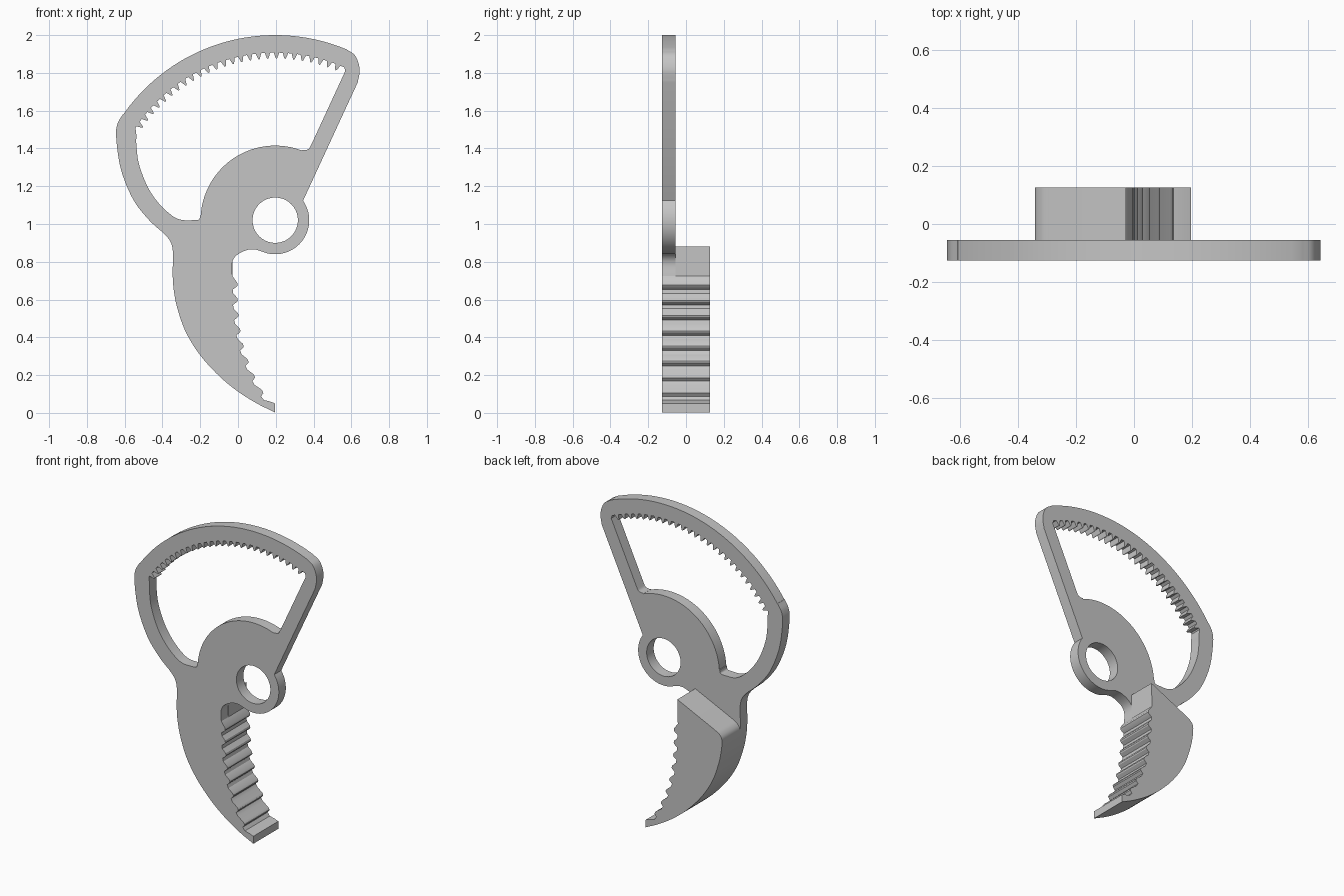
import bpy, bmesh
from math import sin, cos, radians
from mathutils import Vector, Matrix

default = bpy.data.objects.get("Cube")
if default:
    bpy.data.objects.remove(default, do_unlink=True)

PIVOT = Vector((0.197, 1.02))
FRONT, STEP, BACK = -0.126, -0.055, 0.126

grey = bpy.data.materials.new("plain light grey")
grey.use_nodes = True
colour = (0.56, 0.56, 0.56, 1)
grey.diffuse_color = colour
grey.node_tree.nodes["Principled BSDF"].inputs["Base Color"].default_value = colour


def arc(radius, start, end, steps=48, centre=PIVOT):
    """Points along an arc, angles in degrees."""
    angles = [radians(start + (end - start) * i / steps) for i in range(steps + 1)]
    return [centre + radius * Vector((cos(a), sin(a))) for a in angles]


def smooth(points, steps=6):
    """Catmull-Rom curve through the points."""
    p = [Vector(q) for q in points]
    p = [2 * p[0] - p[1]] + p + [2 * p[-1] - p[-2]]
    out = []
    for a, b, c, d in zip(p, p[1:], p[2:], p[3:]):
        for i in range(steps):
            t = i / steps
            out.append(0.5 * (2 * b + (c - a) * t + (2 * a - 5 * b + 4 * c - d) * t * t
                              + (3 * b - a - 3 * c + d) * t ** 3))
    return out + [p[-2]]


def slab(name, loops, y0, y1):
    """Fill closed x-z loops (inner ones are holes) and extrude from y0 to y1."""
    curve = bpy.data.curves.new(name, 'CURVE')
    curve.dimensions, curve.fill_mode = '2D', 'BOTH'
    curve.extrude = (y1 - y0) / 2
    for loop in loops:
        pts = [Vector(p) for p in loop]
        pts = [p for i, p in enumerate(pts) if (p - pts[i - 1]).length > 0.001]
        spline = curve.splines.new('POLY')
        spline.points.add(len(pts) - 1)
        for target, p in zip(spline.points, pts):
            target.co = (p.x, p.y, 0, 1)
        spline.use_cyclic_u = True
    helper = bpy.data.objects.new(name + "_outline", curve)
    bpy.context.collection.objects.link(helper)
    graph = bpy.context.evaluated_depsgraph_get()
    mesh = bpy.data.meshes.new_from_object(helper.evaluated_get(graph))
    bpy.data.objects.remove(helper, do_unlink=True)
    mesh.transform(Matrix.Translation((0, (y0 + y1) / 2, 0)) @ Matrix.Rotation(radians(90), 4, 'X'))
    bm = bmesh.new()
    bm.from_mesh(mesh)
    bmesh.ops.remove_doubles(bm, verts=bm.verts, dist=0.0002)
    bmesh.ops.recalc_face_normals(bm, faces=bm.faces)
    bm.to_mesh(mesh)
    bm.free()
    mesh.shade_smooth()
    mesh.set_sharp_from_angle(angle=radians(28))
    mesh.materials.clear()
    mesh.materials.append(grey)
    obj = bpy.data.objects.new(name, mesh)
    bpy.context.collection.objects.link(obj)
    return obj


# Gripping teeth, listed from the tip of the jaw upwards
def tooth_line(z):
    return 0.58 * max(0.67 - z, 0) ** 2.5 - 0.002


grip = [(0.197, 0.002), (0.197, 0.05), (0.17, 0.06)]
for i in range(8):
    tip = 0.108 + 0.0807 * i
    # root, lower flank, flat tip, upper flank
    for rise, depth in ((-0.04, 0.024), (-0.02, 0.026), (-0.004, 0.004), (0.004, 0), (0.016, 0.002)):
        z = tip + rise
        grip.append((tooth_line(z) - depth, z))
grip += [(-0.03, 0.725)]

# Curved outer back of the jaw, top to tip
jaw_back = smooth([(-0.347, 0.74), (-0.34, 0.65), (-0.32, 0.55), (-0.275, 0.425),
                   (-0.2, 0.305), (-0.1, 0.195), (0.0, 0.113), (0.1, 0.05), (0.197, 0.002)])

# Plate outline: top arc, rounded corner, straight arm, boss, jaw, frame side
throat = smooth([(-0.03, 0.725), (-0.032, 0.79), (-0.012, 0.83), (0.035, 0.858),
                 (0.085, 0.866), (0.142, 0.849)])
frame_side = smooth([(-0.61, 1.58), (-0.638, 1.53), (-0.645, 1.46), (-0.62, 1.29), (-0.555, 1.13),
                     (-0.47, 1.02), (-0.39, 0.947), (-0.355, 0.9), (-0.344, 0.84), (-0.347, 0.74)])
corner = smooth([(0.574, 1.925), (0.621, 1.89), (0.644, 1.82), (0.634, 1.75)])
outline = (frame_side + jaw_back + grip + throat + arc(0.18, -108, 35)
           + corner[::-1] + arc(0.98, 67.4, 145.2))

# Window with the toothed rack along its upper edge
rack = []
teeth, first, last = 26, 146.5, 66.5
pitch = (last - first) / teeth
for i in range(teeth):
    for part, radius in ((0, 0.887), (0.2, 0.887), (0.4, 0.859), (0.5, 0.855), (0.6, 0.859), (0.8, 0.887)):
        rack += arc(radius, first + pitch * (i + part), 0, 1)[:1]
window_side = smooth([(-0.2, 1.045), (-0.207, 1.024), (-0.24, 1.02), (-0.3, 1.022), (-0.35, 1.045),
                      (-0.42, 1.11), (-0.48, 1.2), (-0.525, 1.32), (-0.538, 1.42), (-0.538, 1.47)])
arm_fillet = smooth([(0.388, 1.42), (0.375, 1.398), (0.355, 1.391), (0.335, 1.392)], 4)
window = window_side + rack + [(0.562, 1.83), (0.568, 1.81)] + arm_fillet + arc(0.395, 69, 176)

pivot_hole = arc(0.12, 0, 360, 64)[:-1]

slab("sector_plate", [outline, window, pivot_hole], FRONT, STEP)

# Thick jaw block behind the plate, with a sloping top and one rounded corner
block_top = smooth([(-0.29, 0.757), (-0.322, 0.738), (-0.341, 0.71), (-0.342, 0.665)])
below = [p for p in jaw_back if p.y < 0.66]
slab("jaw_block", [[(-0.027, 0.88)] + block_top + below + grip], STEP, BACK)
